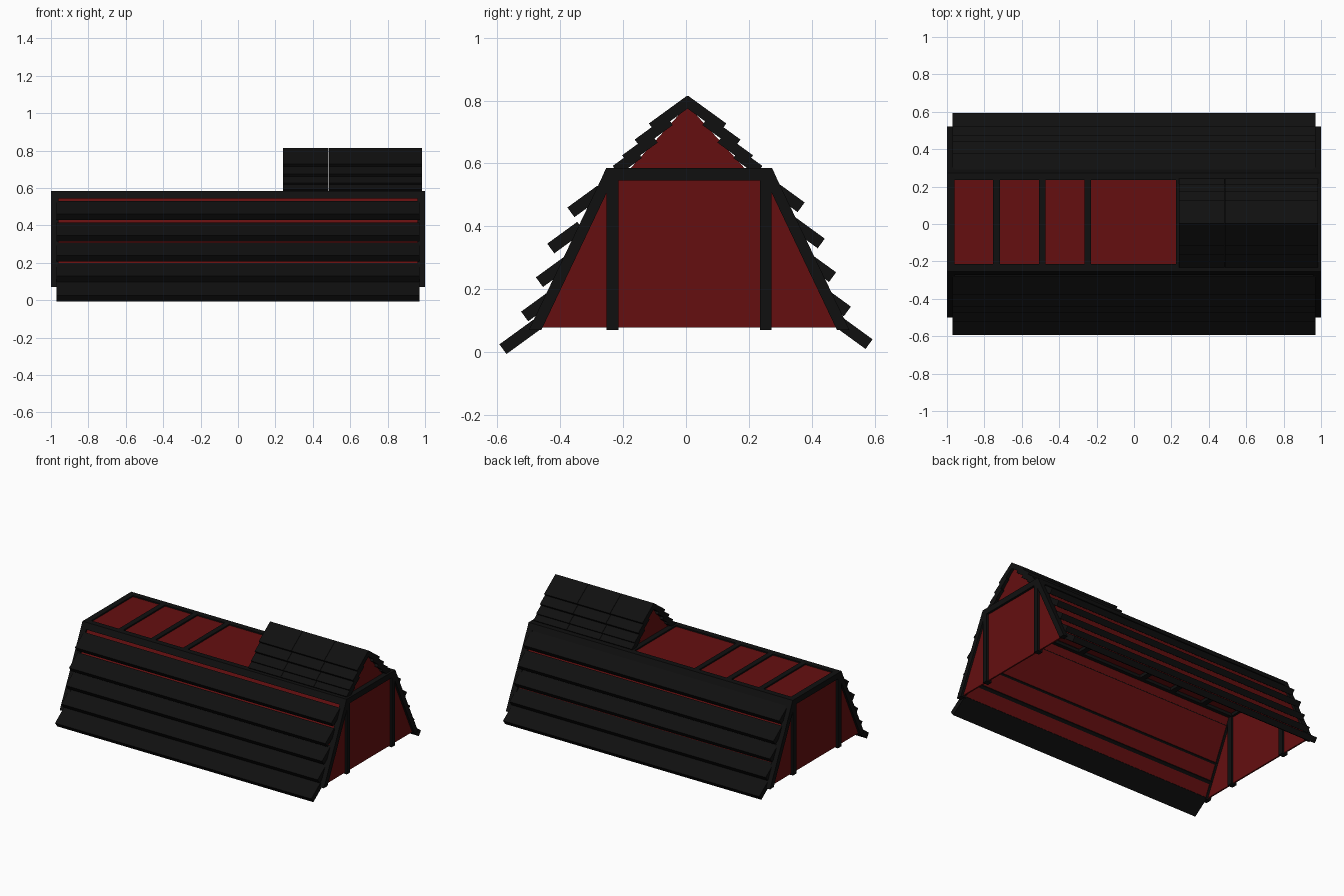
import bpy
import bmesh
import math

cube = bpy.data.objects.get("Cube")
if cube:
    bpy.data.objects.remove(cube, do_unlink=True)


def material(name, rgb):
    m = bpy.data.materials.new(name)
    m.use_nodes = True
    m.diffuse_color = (*rgb, 1)
    m.node_tree.nodes["Principled BSDF"].inputs["Base Color"].default_value = (*rgb, 1)
    return m


BLACK = material("black_timber", (0.005, 0.005, 0.005))
RED = material("dark_red_panel", (0.13, 0.0047, 0.005))
MID = 0.01  # y of the frame's centre line


def prism(name, profile, x0, x1, mat):
    """Extrude a (y, z) profile along x."""
    bm = bmesh.new()
    a, b = [[bm.verts.new((x, y, z)) for y, z in profile] for x in (x0, x1)]
    bm.faces.new(a)
    bm.faces.new(b)
    n = len(profile)
    for i in range(n):
        j = (i + 1) % n
        bm.faces.new((a[i], a[j], b[j], b[i]))
    bmesh.ops.recalc_face_normals(bm, faces=bm.faces)
    mesh = bpy.data.meshes.new(name)
    bm.to_mesh(mesh)
    bm.free()
    mesh.materials.append(mat)
    obj = bpy.data.objects.new(name, mesh)
    bpy.context.collection.objects.link(obj)
    return obj


def box(name, x0, x1, y0, y1, z0, z1, mat):
    return prism(name, [(y0, z0), (y1, z0), (y1, z1), (y0, z1)], x0, x1, mat)


def board(name, side, tip, length, thick, x0, x1):
    """Tilted board rising inward from its upper outer edge."""
    c, s = math.cos(math.radians(36)), math.sin(math.radians(36))
    y, z = tip
    pts = [(y, z), (y - c * length, z + s * length),
           (y - c * length - s * thick, z + s * length - c * thick),
           (y - s * thick, z - c * thick)]
    prism(name, [(side * p, q) for p, q in pts], x0, x1, BLACK)


LOW, TOP = 0.078, 0.575
WALL_LOW, WALL_TOP = 0.47, 0.235

# Sloped walls, roof rails and long cladding boards on both sides
tips = [(0.593, 0.033), (0.524, 0.137), (0.477, 0.246), (0.441, 0.353), (0.377, 0.468)]
for side, label in ((-1, "front"), (1, "back")):
    def mirrored(pts):
        return [(MID + side * y, z) for y, z in pts]

    prism(label + "_wall", mirrored([(WALL_LOW, LOW), (WALL_LOW + 0.018, LOW),
                                     (WALL_TOP + 0.018, TOP), (WALL_TOP, TOP)]),
          -0.98, 0.98, RED)
    prism(label + "_roof_rail", mirrored([(0.225, 0.545), (0.282, 0.545),
                                          (0.264, 0.585), (0.225, 0.585)]),
          -1, 1, BLACK)
    for i, (y, z) in enumerate(tips):
        length = 0.14 if i == 0 else 0.118
        board(f"{label}_cladding_{i}", side, (y, z + side * 0.008),
              length, 0.038, -0.97, 0.97)

    # Corner posts and slanted end beams
    for end, x0 in (("left", 0.96), ("right", -1.0)):
        prism(f"{label}_{end}_slanted_beam",
              mirrored([(WALL_LOW, 0.07), (0.51, 0.07), (0.282, 0.545),
                        (0.264, 0.585), (0.225, 0.585)]), x0, x0 + 0.04, BLACK)
        prism(f"{label}_{end}_post",
              mirrored([(0.225, 0.07), (0.262, 0.07), (0.262, 0.58), (0.225, 0.58)]),
              x0, x0 + 0.04, BLACK)

# End walls and their top beams
for end, s in (("left", 1), ("right", -1)):
    trapezoid = [(MID - WALL_LOW, LOW), (MID + WALL_LOW, LOW),
                 (MID + WALL_TOP, TOP), (MID - WALL_TOP, TOP)]
    prism(end + "_end_wall", trapezoid, s * 0.975, s * 0.985, RED)
    box(end + "_top_beam", s * 0.96, s, MID - 0.26, MID + 0.26, 0.545, 0.585, BLACK)

# Flat roof panel with cross beams
box("roof_panel", -0.98, 0.98, MID - 0.24, MID + 0.24, 0.566, 0.576, RED)
for i, x in enumerate((-0.735, -0.49, -0.247, 0.243, 0.487, 0.735)):
    box(f"cross_beam_{i}", x - 0.018, x + 0.018, MID - 0.24, MID + 0.24,
        0.545, 0.585, BLACK)

# Raised roof: overlapping shingle boards in three bays
RIDGE = 0.005
shingles = [(0.123, 0.727, 0.15), (0.168, 0.676, 0.125),
            (0.208, 0.626, 0.115), (0.238, 0.592, 0.09)]
bays = ((0.24, 0.485), (0.487, 0.734), (0.736, 0.985))
for side, label in ((-1, "front"), (1, "back")):
    for i, (y, z, length) in enumerate(shingles):
        for k, (x0, x1) in enumerate(bays):
            board(f"{label}_shingle_{i}_{k}", side, (y + side * RIDGE, z),
                  length, 0.034, x0, x1)

# Gable panels closing the raised roof
for label, x in (("left", 0.955), ("right", 0.262)):
    prism(label + "_gable", [(RIDGE - 0.19, 0.575), (RIDGE + 0.19, 0.575),
                             (RIDGE, 0.785)], x, x + 0.01, RED)
